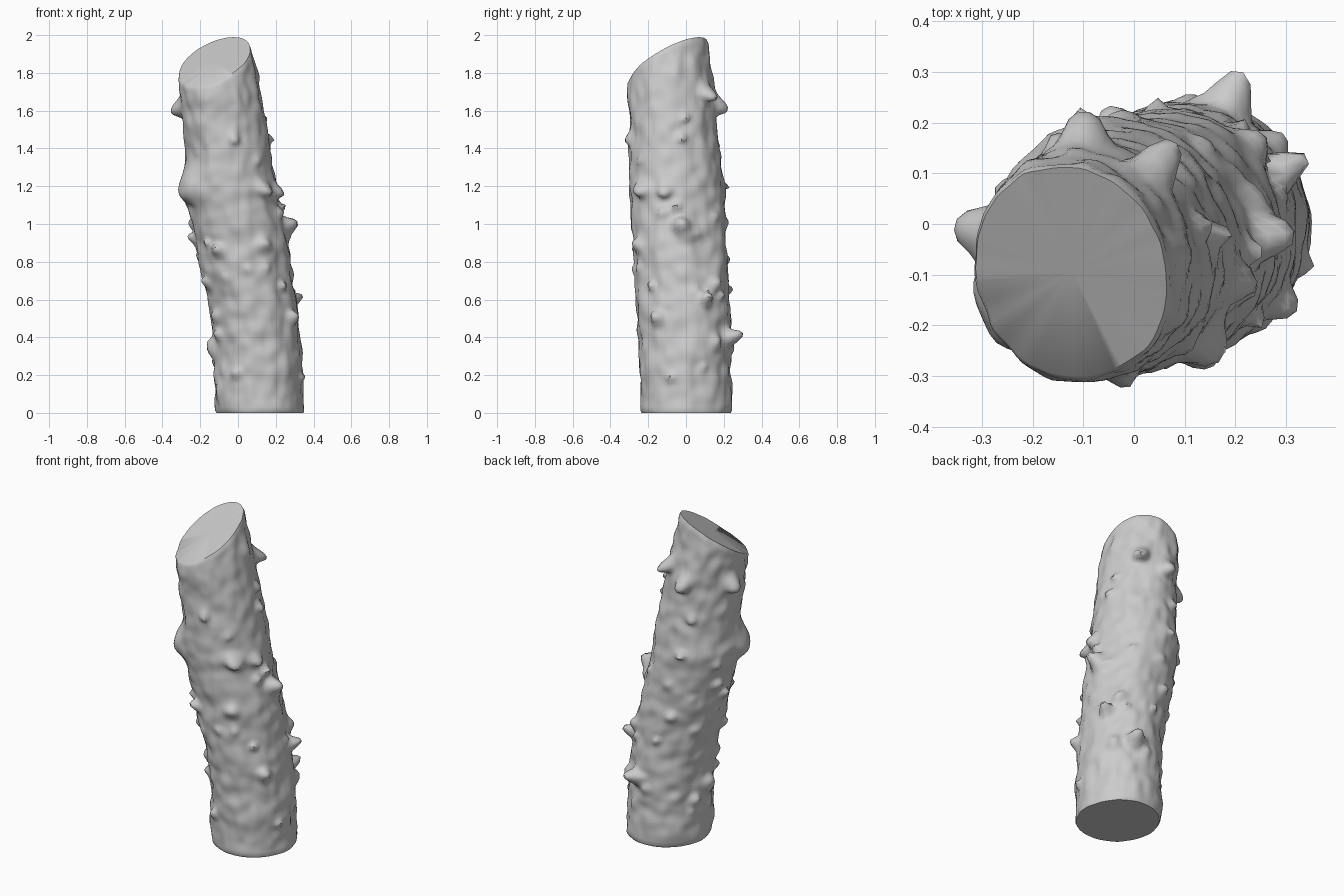
import bpy, bmesh, math, random
from mathutils import Vector, noise

if "Cube" in bpy.data.objects:
    bpy.data.objects.remove(bpy.data.objects["Cube"])

random.seed(7)
SIDES, RINGS = 84, 110

# trunk envelope: z, x min, x max, y min, y max
ENV = [(0, -.115, .35, -.24, .24), (.5, -.13, .32, -.25, .23),
       (.8, -.205, .275, -.275, .215), (1.2, -.285, .2, -.295, .195),
       (1.4, -.275, .165, -.297, .175), (2, -.34, .058, -.312, .112)]

# main knots: z, angle in degrees, height, width
KNOTS = [(1.62, 165, .065, .05), (1.2, 207, .05, .1), (.99, 3, .07, .042),
         (.6, 28, .07, .035), (.39, 69, .09, .045), (1.7, 52, .085, .045),
         (1.63, 92, .065, .05), (.34, 184, .045, .055), (.5, -35, .045, .04),
         (.92, 180, .04, .03), (1.19, -46, .05, .045), (1.46, 10, .035, .025),
         (.88, -62, .04, .04), (.86, 238, .04, .035), (1.18, -15, .05, .04)]
# small scattered knots
for i in range(40):
    KNOTS.append((random.uniform(.15, 1.6), random.uniform(0, 360),
                  random.uniform(.012, .034), random.uniform(.02, .038)))


def section(z, a):
    """Point on the smooth trunk at a height and angle."""
    z = min(max(z, 0), 2)
    i = max(k for k in range(len(ENV) - 1) if ENV[k][0] <= z)
    lo, hi = ENV[i], ENV[i + 1]
    t = (z - lo[0]) / (hi[0] - lo[0])
    x0, x1, y0, y1 = [p + (q - p) * t for p, q in zip(lo[1:], hi[1:])]
    return Vector(((x0 + x1) / 2 + (x1 - x0) / 2 * math.cos(a),
                   (y0 + y1) / 2 + (y1 - y0) / 2 * math.sin(a), z))


def cut_height(a):
    """Height of the slanted saw cut on the trunk wall."""
    z = 1.85
    for _ in range(8):
        p = section(z, a)
        z = min(1.96 + .415 * p.x + .528 * p.y, 2)
    return z


def bark(z, a, fade):
    """Outward push of the bark, with knot tips drooping near the top."""
    n = Vector((math.cos(a), math.sin(a), 0))
    q = n * .24 + Vector((0, 0, z))
    out = .004 + .011 * noise.noise(q * 5) + .011 * noise.noise(q * 14)
    out += .006 * noise.noise(Vector((q.x * 24, q.y * 24, q.z * 9)))
    lift = 0
    for kz, ka, h, w in KNOTS:
        da = (a - math.radians(ka) + math.pi) % (2 * math.pi) - math.pi
        d = ((z - kz) ** 2 + (da * .24) ** 2) / (w * w)
        if d < 6:
            g = math.exp(-1.3 * d ** 1.35)
            out += h * g
            lift += h * g * (.3 if z < 1.1 else -.35)
    return (n * out + Vector((0, 0, lift))) * fade


# log: bark wall and both sawn ends
bm = bmesh.new()
angles = [2 * math.pi * i / SIDES for i in range(SIDES)]
tops = [cut_height(a) for a in angles]
rings = []
for r in range(RINGS + 1):
    u = r / RINGS
    ring = []
    for a, top in zip(angles, tops):
        z = u * top
        p = section(z, a) + bark(z, a, min(1, u * 12 + .4, (1 - u) * 14 + .4))
        if r in (0, RINGS):      # slightly worn rims
            mid = (section(z, 0) + section(z, math.pi)) / 2
            p = mid.lerp(p, .975)
            p.z = z
        elif r == 1:
            p.z = .012
        ring.append(bm.verts.new(p))
    rings.append(ring)
for lo, hi in zip(rings, rings[1:]):
    for i in range(SIDES):
        j = (i + 1) % SIDES
        bm.faces.new((lo[i], lo[j], hi[j], hi[i]))
for ring in (rings[0], rings[-1]):
    mid = bm.verts.new(sum((v.co for v in ring), Vector()) / SIDES)
    for i in range(SIDES):
        bm.faces.new((ring[i], ring[(i + 1) % SIDES], mid))
bmesh.ops.recalc_face_normals(bm, faces=bm.faces)

mesh = bpy.data.meshes.new("log")
bm.to_mesh(mesh)
bm.free()
log = bpy.data.objects.new("log", mesh)
bpy.context.collection.objects.link(log)
bpy.context.view_layer.objects.active = log
log.select_set(True)
bpy.ops.object.shade_smooth_by_angle(angle=math.radians(50))
